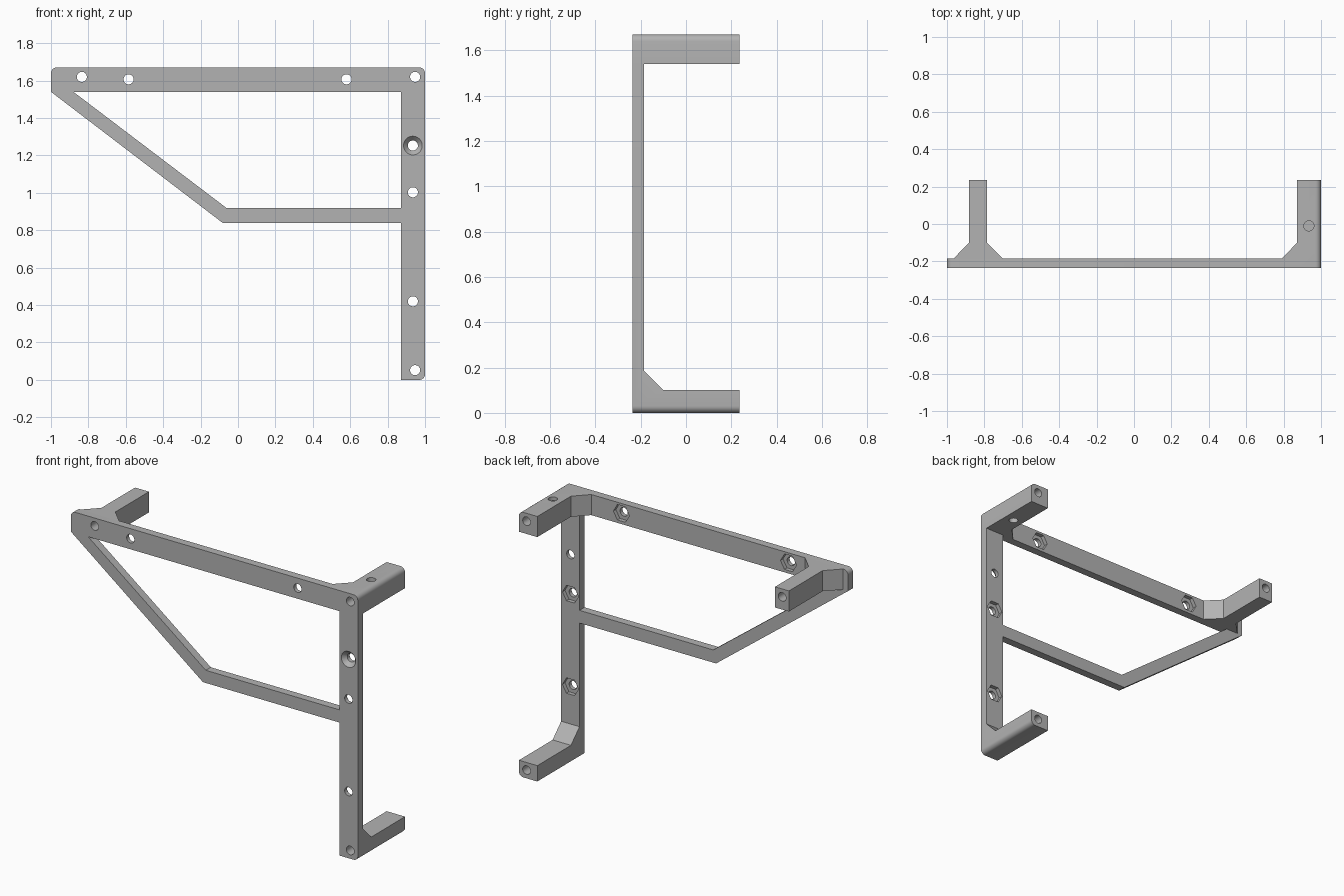
import bpy, bmesh, math
from mathutils import Matrix, Vector

cube = bpy.data.objects.get("Cube")
if cube:
    bpy.data.objects.remove(cube, do_unlink=True)

grey = bpy.data.materials.new("matte grey")
grey.use_nodes = True
colour = (0.45, 0.45, 0.45, 1)
grey.diffuse_color = colour
grey.node_tree.nodes["Principled BSDF"].inputs["Base Color"].default_value = colour

FRONT, BACK, PLATE = -0.235, 0.235, -0.185   # depth of the plate and the arms
TOP, RAIL, COL = 1.67, 1.54, 0.872           # overall height, rail underside, column inner side
KNEE = -0.1                                  # where the gussets meet the arms


def to_object(bm, name):
    bmesh.ops.recalc_face_normals(bm, faces=bm.faces)
    mesh = bpy.data.meshes.new(name)
    bm.to_mesh(mesh)
    bm.free()
    obj = bpy.data.objects.new(name, mesh)
    bpy.context.collection.objects.link(obj)
    mesh.materials.append(grey)
    return obj


def prism(name, points, axis, start, end):
    """Extrude a flat outline along one axis; points give the other two coordinates."""
    bm = bmesh.new()
    verts = []
    for p in points:
        co = list(p)
        co.insert(axis, start)
        verts.append(bm.verts.new(co))
    face = bm.faces.new(verts)
    out = bmesh.ops.extrude_face_region(bm, geom=[face])
    move = Vector((0, 0, 0))
    move[axis] = end - start
    bmesh.ops.translate(bm, vec=move, verts=[g for g in out["geom"] if isinstance(g, bmesh.types.BMVert)])
    return to_object(bm, name)


def drill(name, centre, length, r1, r2=None, sides=32, axis="Y"):
    """Cylinder, cone or hexagon; r1 is the radius at the front end."""
    bm = bmesh.new()
    bmesh.ops.create_cone(bm, cap_ends=True, segments=sides, radius1=r1,
                          radius2=r1 if r2 is None else r2, depth=length)
    if axis == "Y":
        turn = Matrix.Rotation(math.radians(-90), 4, "X")
        if sides == 6:      # points of the hexagon face sideways
            turn = turn @ Matrix.Rotation(math.radians(90), 4, "Z")
        bmesh.ops.transform(bm, matrix=turn, verts=bm.verts)
    bmesh.ops.translate(bm, vec=centre, verts=bm.verts)
    return to_object(bm, name)


def combine(target, tool, operation):
    mod = target.modifiers.new(operation, "BOOLEAN")
    mod.operation, mod.solver, mod.object = operation, "EXACT", tool
    bpy.context.view_layer.objects.active = target
    bpy.ops.object.modifier_apply(modifier=mod.name)
    bpy.data.objects.remove(tool, do_unlink=True)


# Top rail with two gusseted arms
frame = prism("bracket_frame", [
    (-1, FRONT), (1, FRONT), (1, BACK), (COL, BACK), (COL, KNEE), (0.79, PLATE),
    (-0.7, PLATE), (-0.785, KNEE), (-0.785, BACK), (-0.882, BACK), (-0.882, KNEE),
    (-0.965, PLATE), (-1, PLATE)], 2, RAIL, TOP)

# Column with the gusseted foot arm
column = prism("column", [
    (FRONT, 0), (BACK, 0), (BACK, 0.1), (KNEE, 0.1), (PLATE, 0.185),
    (PLATE, RAIL), (FRONT, RAIL)], 0, COL, 1)

# Cranked brace between the rail and the column
brace = prism("brace", [
    (-1, RAIL), (-0.08, 0.838), (COL, 0.838), (COL, 0.918), (-0.06, 0.918),
    (-0.88, RAIL)], 1, FRONT, PLATE)

combine(frame, column, "UNION")
combine(frame, brace, "UNION")

# Merge flat faces and round the three outer corners
bm = bmesh.new()
bm.from_mesh(frame.data)
bmesh.ops.remove_doubles(bm, verts=bm.verts, dist=0.0005)
bmesh.ops.dissolve_limit(bm, angle_limit=0.01, verts=bm.verts, edges=bm.edges)
corners = [(-1, TOP), (1, TOP), (1, 0)]
edges = [e for e in bm.edges if any(
    all(math.hypot(v.co.x - x, v.co.z - z) < 0.002 for v in e.verts) for x, z in corners)]
bmesh.ops.bevel(bm, geom=edges, offset=0.03, segments=6, profile=0.5, affect="EDGES")
bm.to_mesh(frame.data)
bm.free()

# Holes along the arms and through the plate
HOLE = 0.027
nuts = [(-0.585, 1.607), (0.58, 1.607), (0.935, 1.003), (0.935, 0.42)]
arms = [(-0.835, 1.62), (0.947, 1.62), (0.947, 0.052)]
for x, z in nuts + arms + [(0.935, 1.253)]:
    combine(frame, drill("hole", (x, 0, z), 1, HOLE), "DIFFERENCE")

# Hexagonal nut pockets in the back of the plate
for x, z in nuts:
    combine(frame, drill("pocket", (x, PLATE, z), 0.05, 0.056, sides=6), "DIFFERENCE")

# Countersink in the front of the column
combine(frame, drill("countersink", (0.935, FRONT + 0.0125, 1.253), 0.027, 0.051, HOLE), "DIFFERENCE")

# Upright hole through the top arm
combine(frame, drill("upright_hole", (0.935, -0.01, 1.6), 0.3, HOLE, axis="Z"), "DIFFERENCE")

bpy.ops.object.select_all(action="DESELECT")
frame.select_set(True)
bpy.context.view_layer.objects.active = frame
bpy.ops.object.shade_smooth_by_angle(angle=math.radians(25))
